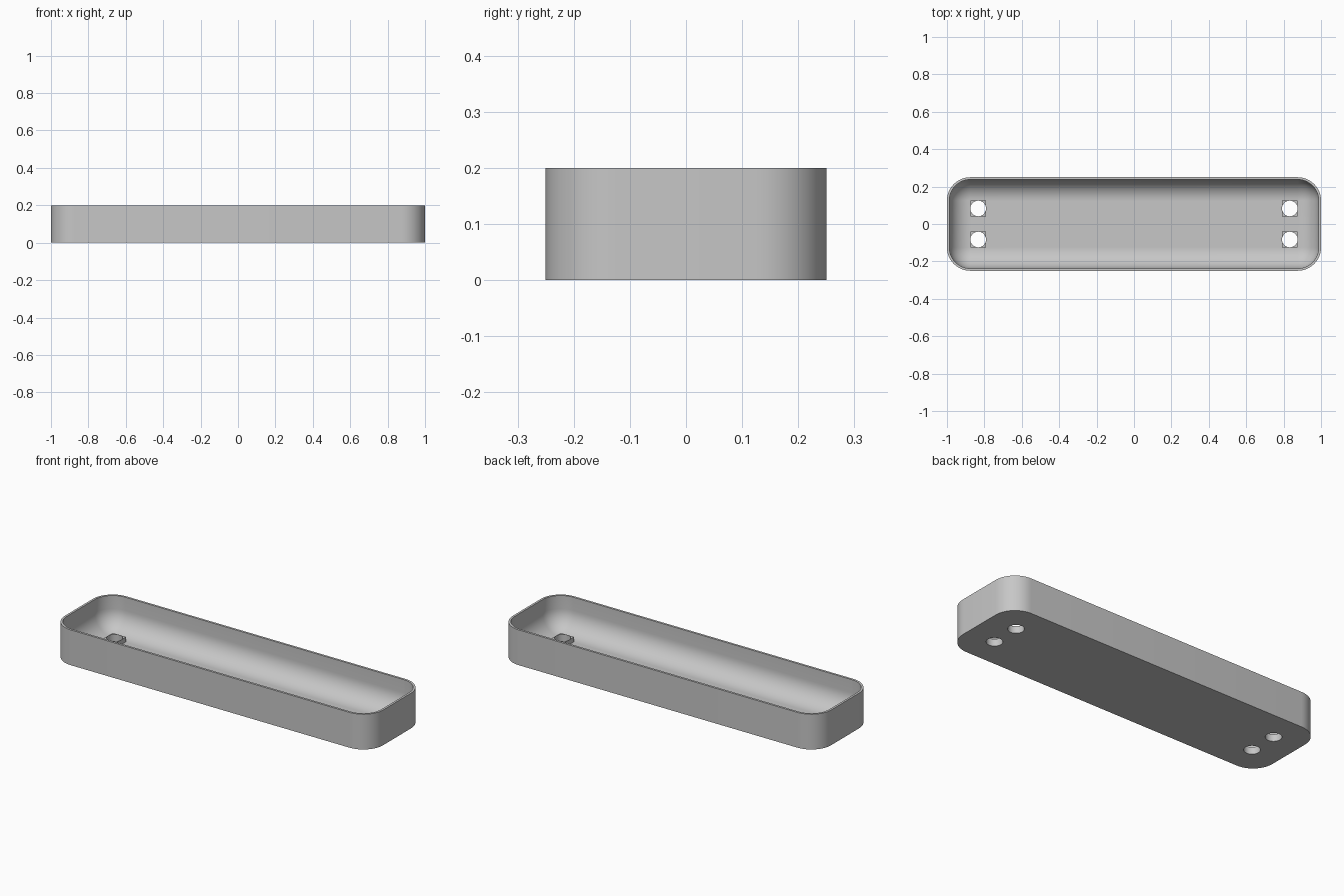
import bpy, bmesh
from math import sin, cos, pi

if "Cube" in bpy.data.objects:
    bpy.data.objects.remove(bpy.data.objects["Cube"])

HALF_X, HALF_Y, HEIGHT = 1.0, 0.25, 0.2
CORNER, WALL = 0.125, 0.0125
FILLET = CORNER - WALL
HOLE_X, HOLE_Y, HOLE_R = 0.833, 0.083, 0.0417

grey = bpy.data.materials.new("plain grey")
grey.use_nodes = True
colour = (0.57, 0.57, 0.57, 1)
grey.diffuse_color = colour
grey.node_tree.nodes["Principled BSDF"].inputs["Base Color"].default_value = colour


def make_object(name, bm):
    bmesh.ops.recalc_face_normals(bm, faces=bm.faces)
    mesh = bpy.data.meshes.new(name)
    bm.to_mesh(mesh)
    bm.free()
    obj = bpy.data.objects.new(name, mesh)
    obj.data.materials.append(grey)
    bpy.context.collection.objects.link(obj)
    return obj


def rounded_ring(bm, inset, z, steps=12):
    """Rounded rectangle of vertices, shrunk inward by inset."""
    r = CORNER - inset
    ring = []
    for quarter, (sx, sy) in enumerate([(1, 1), (-1, 1), (-1, -1), (1, -1)]):
        for i in range(steps + 1):
            a = (quarter + i / steps) * pi / 2
            ring.append(bm.verts.new((sx * (HALF_X - CORNER) + r * cos(a),
                                      sy * (HALF_Y - CORNER) + r * sin(a), z)))
    return ring


# Tray: outer wall, rim, inner wall and a rounded transition to the floor
bm = bmesh.new()
profile = [(0, 0), (0, HEIGHT), (WALL, HEIGHT)]
for i in range(13):
    a = i / 12 * pi / 2
    profile.append((WALL + FILLET * (1 - cos(a)), WALL + FILLET * (1 - sin(a))))
rings = [rounded_ring(bm, inset, z) for inset, z in profile]
for low, high in zip(rings, rings[1:]):
    for i in range(len(low)):
        j = (i + 1) % len(low)
        bm.faces.new((low[i], low[j], high[j], high[i]))
bm.faces.new(rings[0])
bm.faces.new(rings[-1])
bmesh.ops.remove_doubles(bm, verts=bm.verts, dist=0.0001)
tray = make_object("tray", bm)

# Square collars on the floor and round cutters through them
collar_bm, cutter_bm = bmesh.new(), bmesh.new()
for sx in (-1, 1):
    for sy in (-1, 1):
        cube = bmesh.ops.create_cube(collar_bm, size=1)["verts"]
        bmesh.ops.scale(collar_bm, vec=(0.0842, 0.0842, 0.03), verts=cube)
        bmesh.ops.translate(collar_bm, vec=(sx * HOLE_X, sy * HOLE_Y, 0.025), verts=cube)
        drill = bmesh.ops.create_cone(cutter_bm, cap_ends=True, segments=32,
                                      radius1=HOLE_R, radius2=HOLE_R, depth=0.3)["verts"]
        bmesh.ops.translate(cutter_bm, vec=(sx * HOLE_X, sy * HOLE_Y, 0), verts=drill)
collars = make_object("hole_collars", collar_bm)
cutter = make_object("hole_cutter", cutter_bm)
cutter.hide_render = True

# Drill the holes and smooth the curved surfaces
for obj in (tray, collars):
    mod = obj.modifiers.new("holes", 'BOOLEAN')
    mod.operation, mod.solver, mod.object = 'DIFFERENCE', 'EXACT', cutter
    bpy.ops.object.select_all(action='DESELECT')
    obj.select_set(True)
    bpy.context.view_layer.objects.active = obj
    bpy.ops.object.modifier_apply(modifier=mod.name)
    bpy.ops.object.shade_smooth_by_angle(angle=pi / 6)
bpy.data.objects.remove(cutter)
